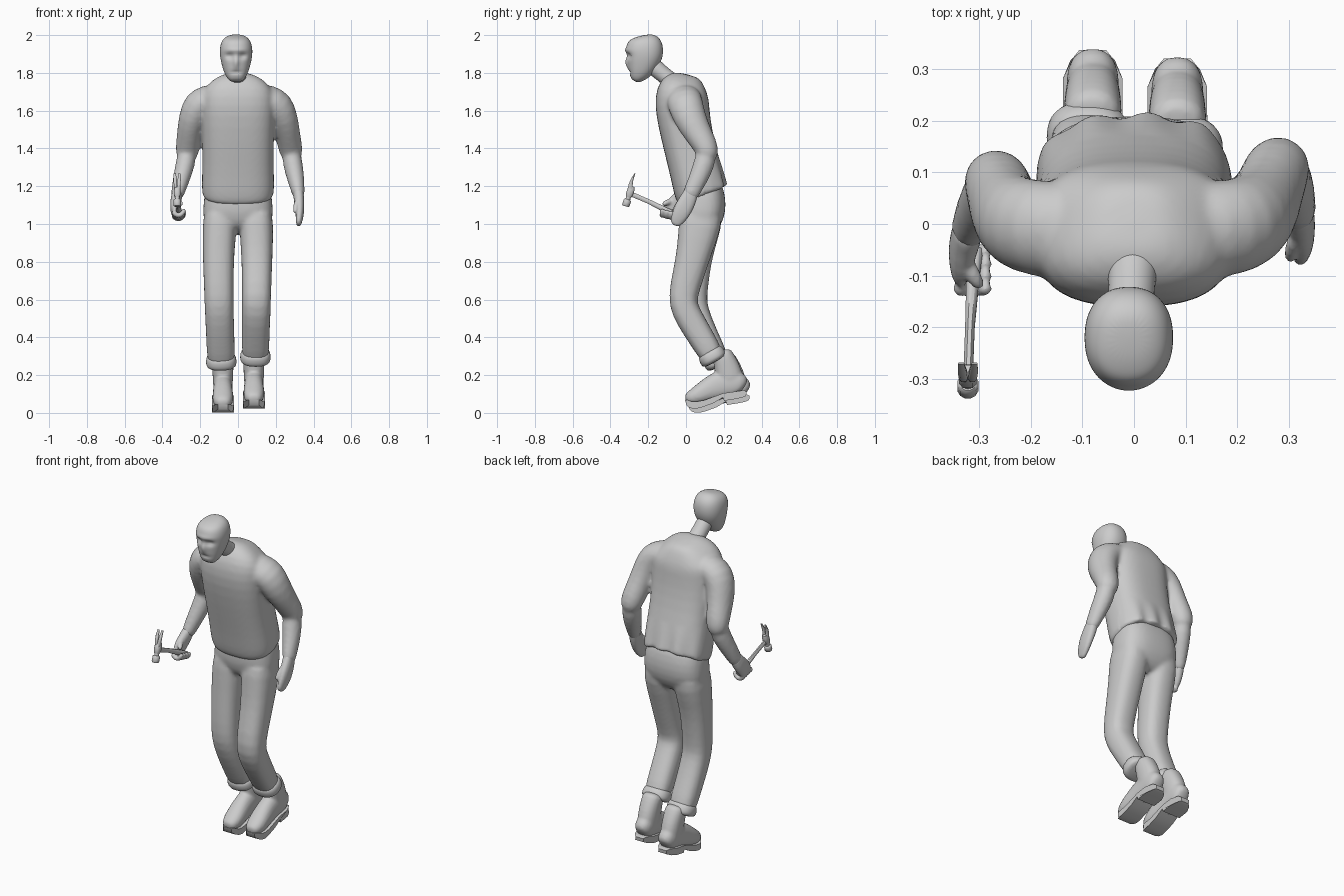
import bpy, bmesh, math
from mathutils import Vector


def loft(name, secs, n=16, p=2.0, sub=1):
    """Skin rings (x, y, z, radius_u, radius_v) along a path; u starts along x."""
    bm = bmesh.new()
    pts = [Vector(s[:3]) for s in secs]
    rings, u = [], Vector((1, 0, 0))
    for i, s in enumerate(secs):
        t = (pts[min(i + 1, len(pts) - 1)] - pts[max(i - 1, 0)]).normalized()
        w = u - t * u.dot(t)
        u = (w if w.length > 1e-3 else Vector((0, 0, 1)) - t * t.z).normalized()
        v = t.cross(u)
        ring = []
        for k in range(n):
            a = 2 * math.pi * (k + 0.5) / n
            c, d = math.cos(a), math.sin(a)
            c = math.copysign(abs(c) ** (2 / p), c)
            d = math.copysign(abs(d) ** (2 / p), d)
            ring.append(bm.verts.new(pts[i] + u * c * s[3] + v * d * s[4]))
        rings.append(ring)
    for a, b in zip(rings, rings[1:]):
        for k in range(n):
            bm.faces.new((a[k], a[(k + 1) % n], b[(k + 1) % n], b[k]))
    bm.faces.new(rings[0])
    bm.faces.new(rings[-1])
    return finish(name, bm, sub)


def finish(name, bm, sub=0, angle=50):
    bmesh.ops.recalc_face_normals(bm, faces=bm.faces)
    me = bpy.data.meshes.new(name)
    bm.to_mesh(me)
    bm.free()
    ob = bpy.data.objects.new(name, me)
    bpy.context.collection.objects.link(ob)
    select([ob])
    if sub:
        m = ob.modifiers.new("smooth", 'SUBSURF')
        m.levels = m.render_levels = sub
        bpy.ops.object.modifier_apply(modifier=m.name)
    bpy.ops.object.shade_smooth_by_angle(angle=math.radians(angle))
    return ob


def select(obs):
    bpy.ops.object.select_all(action='DESELECT')
    for o in obs:
        o.select_set(True)
    bpy.context.view_layer.objects.active = obs[0]


def fuse(name, obs, voxel, repeat):
    """Melt overlapping lofts into one smooth skin."""
    select(obs)
    bpy.ops.object.join()
    ob = obs[0]
    ob.name = name
    for m in ob.modifiers[:]:
        ob.modifiers.remove(m)
    m = ob.modifiers.new("skin", 'REMESH')
    m.mode, m.voxel_size = 'VOXEL', voxel
    bpy.ops.object.modifier_apply(modifier=m.name)
    m = ob.modifiers.new("relax", 'SMOOTH')
    m.factor, m.iterations = .5, repeat
    bpy.ops.object.modifier_apply(modifier=m.name)
    bpy.ops.object.shade_smooth_by_angle(angle=math.radians(60))
    return ob


def sole(name, profile, x, hw):
    """Extrude a (y, z) side profile across x, rounded in plan at toe and heel."""
    bm = bmesh.new()
    f = bm.faces.new([bm.verts.new((x - hw, y, z)) for y, z in profile])
    r = bmesh.ops.extrude_face_region(bm, geom=[f])
    vs = [g for g in r['geom'] if isinstance(g, bmesh.types.BMVert)]
    bmesh.ops.translate(bm, verts=vs, vec=(2 * hw, 0, 0))
    y0, y1 = min(q[0] for q in profile), max(q[0] for q in profile)
    for v in bm.verts:
        d = max(0, min(1, min(v.co.y - y0, y1 - v.co.y) / .06))
        v.co.x = x + (v.co.x - x) * max(.45, math.sqrt(1 - (1 - d) ** 2))
    return finish(name, bm, 0, 40)


# Head, then press in eye sockets and mouth, pull out nose, brow and chin
head = loft("head", [
    (-.01, -.274, 1.757, .024, .014), (-.01, -.268, 1.768, .042, .033),
    (-.01, -.252, 1.795, .06, .058), (-.01, -.234, 1.84, .076, .081),
    (-.01, -.22, 1.89, .087, .099), (-.01, -.219, 1.935, .087, .1),
    (-.01, -.218, 1.97, .077, .088), (-.01, -.22, 1.99, .057, .065),
    (-.01, -.222, 2.0, .028, .032)], n=24, p=2.25, sub=2)
bumps = [(-.044, 1.89, .024, .015, .016), (.024, 1.89, .024, .015, .016),
         (-.01, 1.853, .015, .03, -.012), (-.01, 1.803, .03, .008, .008),
         (-.01, 1.92, .06, .012, -.006)]
for v in head.data.vertices:
    if v.co.y < -.22:
        x, z = v.co.x, v.co.z
        for bx, bz, sx, sz, amount in bumps:
            v.co.y += amount * math.exp(-((x - bx) / sx) ** 2 - ((z - bz) / sz) ** 2)

loft("neck", [(-.008, -.2, 1.86, .045, .05), (-.006, -.155, 1.82, .046, .046),
              (-.003, -.09, 1.765, .047, .043), (0, -.04, 1.735, .06, .055),
              (0, 0, 1.66, .07, .06)], n=14)

# Sweater body
body = loft("sweater_body", [
    (0, .086, 1.145, .175, .125), (0, .085, 1.147, .189, .139), (0, .07, 1.20, .193, .14),
    (0, .055, 1.27, .191, .139), (0, .02, 1.40, .188, .136), (0, -.01, 1.54, .194, .14),
    (0, -.022, 1.64, .197, .145), (0, -.02, 1.70, .192, .138), (0, -.005, 1.742, .15, .12),
    (0, .006, 1.775, .095, .085), (0, .01, 1.792, .05, .055)], n=24, p=2.7)

# Arms and the open hand on the left side
arms = {
    "left": ([(.09, -.015, 1.675, .07, .09), (.16, -.012, 1.66, .081, .097),
              (.212, -.002, 1.632, .088, .095), (.243, .02, 1.56, .077, .089),
              (.262, .063, 1.48, .067, .075), (.276, .105, 1.41, .066, .067),
              (.283, .112, 1.375, .06, .062), (.287, .105, 1.345, .052, .054)],
             [(.28, .112, 1.40, .05, .055), (.289, .098, 1.32, .054, .058),
              (.306, .065, 1.24, .047, .052), (.32, .025, 1.16, .034, .044),
              (.323, .015, 1.14, .03, .04)]),
    "right": ([(-.09, -.015, 1.675, .07, .09), (-.16, -.012, 1.66, .081, .097),
               (-.212, -.004, 1.632, .088, .095), (-.242, .012, 1.56, .076, .089),
               (-.256, .047, 1.48, .067, .075), (-.266, .081, 1.41, .066, .067),
               (-.27, .086, 1.375, .06, .062), (-.275, .077, 1.345, .052, .054)],
              [(-.268, .086, 1.40, .05, .055), (-.277, .068, 1.32, .053, .057),
               (-.3, .03, 1.24, .046, .05), (-.32, -.008, 1.16, .036, .042),
               (-.325, -.02, 1.14, .03, .04)]),
}
skin = [body]
for side, paths in arms.items():
    skin += [loft(side + "_arm", path, n=16) for path in paths]
sweater = fuse("sweater", skin, .011, 4)
# Folds along the hem at the back
for v in sweater.data.vertices:
    if v.co.z < 1.36 and v.co.y > .1 and abs(v.co.x) < .2:
        fade = (1.36 - v.co.z) / .2
        v.co.y += .008 * fade * math.sin(v.co.x * 60)
        v.co.z += .012 * fade * math.cos(v.co.x * 9)

left_hand = [
    loft("palm", [(.316, .04, 1.2, .03, .036), (.323, .012, 1.13, .028, .046),
                  (.326, -.01, 1.09, .026, .05), (.327, -.03, 1.05, .022, .046),
                  (.323, -.05, 1.015, .017, .036), (.32, -.06, .99, .012, .022)], n=14, p=2.4),
    loft("thumb", [(.315, -.02, 1.13, .016, .018), (.305, -.052, 1.09, .015, .016),
                   (.302, -.07, 1.055, .011, .012)], n=10)]
fuse("left_hand", left_hand, .006, 2)

# Trousers: hips and legs melted together, rolled cuffs; boots below
trousers = [loft("hips", [
    (0, .07, 1.24, .15, .1), (0, .083, 1.17, .178, .12), (0, .088, 1.10, .184, .126),
    (0, .083, 1.04, .187, .12), (0, .07, .985, .17, .095), (0, .06, .955, .12, .06)],
    n=24, p=2.7)]
legs = {
    "left": (1, [(.093, .085, 1.09, .085, .112), (.097, .075, 1.0, .092, .116),
                 (.1, .045, .86, .085, .094), (.1, .015, .74, .08, .085),
                 (.098, -.02, .61, .077, .078), (.097, -.005, .54, .077, .076),
                 (.094, .055, .44, .075, .072), (.093, .11, .35, .073, .068),
                 (.092, .15, .28, .072, .062)], -.004, .022),
    "right": (-1, [(.093, .085, 1.09, .085, .112), (.097, .079, 1.0, .092, .114),
                   (.103, .055, .86, .085, .092), (.103, .042, .74, .081, .084),
                   (.101, .033, .61, .078, .078), (.099, .043, .54, .077, .076),
                   (.095, .09, .43, .076, .072), (.091, .14, .33, .075, .068),
                   (.088, .175, .255, .074, .064)], .012, 0),
}
for side, (sx, path, dy, dz) in legs.items():
    trousers.append(loft(side + "_leg", [(sx * s[0],) + s[1:] for s in path], n=18, p=2.5))
    a, b = Vector(path[-2][:3]), Vector(path[-1][:3])
    t = (b - a).normalized()
    cuff = []
    for along, grow in ((-.06, -.006), (-.045, .006), (-.02, .011), (.0, .009), (.012, -.006)):
        q = b + t * along
        cuff.append((sx * q.x, q.y, q.z, .072 + grow, .064 + grow))
    loft(side + "_trouser_cuff", cuff, n=18, p=2.4)
    bx = sx * (.084 if sx > 0 else .08)
    foot = [(.0, .05, .02, .016), (.012, .052, .042, .032), (.055, .066, .057, .048),
            (.105, .092, .056, .06), (.16, .118, .052, .074), (.22, .136, .052, .082),
            (.27, .137, .053, .075), (.302, .125, .046, .055), (.315, .115, .025, .03)]
    shaft = [(.245, .11, .05, .065), (.237, .16, .054, .074), (.222, .215, .056, .07),
             (.205, .265, .058, .06), (.185, .31, .055, .054)]
    fuse(side + "_boot", [loft("boot", [(bx, y + dy, z + dz, u, v) for y, z, u, v in s], p=2.3)
                          for s in (foot, shaft)], .008, 4)
    outline = [(.0, .045), (.006, .02), (.018, .008), (.035, .002), (.06, .001), (.09, .008),
               (.15, .03), (.2, .06), (.205, .042), (.27, .052), (.305, .06), (.322, .068),
               (.325, .09), (.31, .098), (.27, .092), (.2, .082), (.1, .045), (.06, .038),
               (.035, .038), (.015, .045)]
    sole(side + "_boot_sole", [(y + dy, z + dz) for y, z in outline], bx, .058)
fuse("trousers", trousers, .011, 4)

# Right fist closed round the hammer handle
fist = [loft("palm", [(-.316, .005, 1.19, .03, .036), (-.328, -.03, 1.13, .03, .045),
                      (-.335, -.06, 1.095, .026, .052), (-.337, -.085, 1.065, .02, .047),
                      (-.335, -.092, 1.05, .013, .037)], n=14, p=2.3),
        loft("thumb", [(-.325, -.07, 1.12, .017, .018), (-.31, -.105, 1.115, .016, .016),
                       (-.295, -.125, 1.10, .011, .011)], n=10)]
for i in range(4):
    y, z = -.125 + .024 * i, 1.016 - .006 * i
    fist.append(loft("finger", [
        (-.345, y, z + .055, .016, .016), (-.332, y, z + .032, .017, .017),
        (-.308, y, z + .026, .017, .017), (-.288, y, z + .045, .016, .016),
        (-.284, y, z + .066, .012, .012)], n=8))
fuse("right_fist", fist, .006, 2)

# Hammer: handle, cheek, neck, striking face and split claw
HX = -.322
loft("hammer_handle", [(-.305, -.05, 1.047, .014, .015), (-.312, -.1, 1.07, .014, .016),
                       (-.318, -.2, 1.12, .01, .013), (HX, -.31, 1.167, .01, .014)], n=8, sub=0)
loft("hammer_cheek", [(HX, -.284, 1.20, .015, .012), (HX, -.29, 1.185, .018, .02),
                      (HX, -.3, 1.157, .018, .02), (HX, -.305, 1.142, .014, .014)],
     n=8, p=3, sub=0)
loft("hammer_neck", [(HX, -.302, 1.15, .013, .013), (HX, -.311, 1.12, .013, .013)], n=10, sub=0)
loft("hammer_face", [(HX, -.308, 1.13, .016, .016), (HX, -.31, 1.125, .021, .021),
                     (HX, -.319, 1.098, .021, .021), (HX, -.32, 1.094, .017, .017)], n=12, sub=0)
for s in (-1, 1):
    loft("hammer_claw_" + ("inner" if s > 0 else "outer"), [
        (HX + s * .008, -.293, 1.17, .009, .015), (HX + s * .009, -.294, 1.205, .009, .012),
        (HX + s * .011, -.285, 1.237, .009, .007), (HX + s * .013, -.27, 1.268, .006, .002)],
        n=8, p=3, sub=0)
